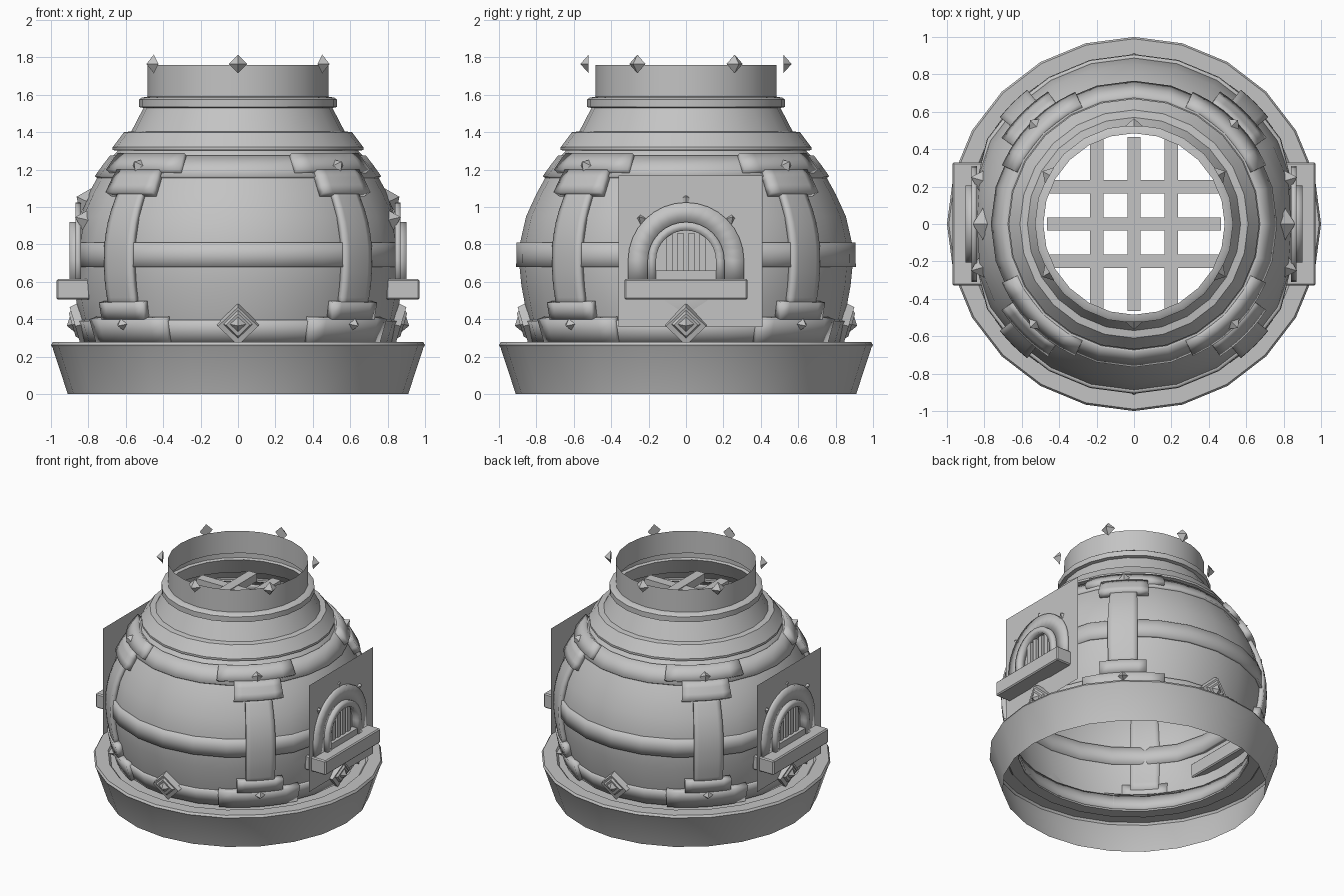
import bpy
import bmesh
from math import sin, cos, pi, radians, atan2
from mathutils import Matrix

if "Cube" in bpy.data.objects:
    bpy.data.objects.remove(bpy.data.objects["Cube"])

stone = bpy.data.materials.new("plain grey")
stone.use_nodes = True
GREY = (0.55, 0.55, 0.55, 1)
stone.diffuse_color = GREY
stone.node_tree.nodes["Principled BSDF"].inputs["Base Color"].default_value = GREY

SEGMENTS = 24
CARDINALS = [0, 90, 180, 270]
DIAGONALS = [45, 135, 225, 315]

# Bulging wall of the vessel as (radius, height)
WALL = [(.80, .26), (.845, .40), (.865, .50), (.88, .58), (.89, .68), (.887, .81),
        (.855, .95), (.80, 1.07), (.745, 1.17), (.68, 1.26), (.635, 1.31)]


def wall_radius(z):
    for (r0, z0), (r1, z1) in zip(WALL, WALL[1:]):
        if z <= z1:
            return r0 + (r1 - r0) * (z - z0) / (z1 - z0)
    return WALL[-1][0]


def wall_tilt(z):
    return atan2(wall_radius(z - .05) - wall_radius(z + .05), .1)


def finish(name, bm, thickness=0, spin=0):
    mesh = bpy.data.meshes.new(name)
    bm.to_mesh(mesh)
    bm.free()
    obj = bpy.data.objects.new(name, mesh)
    bpy.context.collection.objects.link(obj)
    mesh.materials.append(stone)
    obj.rotation_euler.z = spin
    if thickness:
        mod = obj.modifiers.new("Thickness", 'SOLIDIFY')
        mod.thickness = thickness
        mod.offset = -1
    bpy.ops.object.select_all(action='DESELECT')
    obj.select_set(True)
    bpy.context.view_layer.objects.active = obj
    bpy.ops.object.shade_smooth_by_angle(angle=radians(30))
    return obj


def add_grid(bm, rows):
    grid = [[bm.verts.new(p) for p in row] for row in rows]
    for low, high in zip(grid, grid[1:]):
        for i in range(len(low) - 1):
            bm.faces.new((low[i], low[i + 1], high[i + 1], high[i]))


def sheet(name, rows, thickness=0, spin=0):
    bm = bmesh.new()
    add_grid(bm, rows)
    bmesh.ops.remove_doubles(bm, verts=bm.verts, dist=1e-5)
    return finish(name, bm, thickness, spin)


def polar(r, a, z):
    # The wall is flattened where the windows sit
    x, y = r * cos(a), r * sin(a)
    if .52 < z < 1.0:
        x = max(-.84, min(.84, x))
    return (x, y, z)


def lathe(name, profile, thickness=0):
    angles = [2 * pi * i / SEGMENTS for i in range(SEGMENTS + 1)]
    return sheet(name, [[polar(r, a, z) for a in angles] for r, z in profile], thickness)


def add_patch(bm, angle, half, z0, z1, lift, steps):
    rows = []
    for j in range(steps + 1):
        z = z0 + (z1 - z0) * j / steps
        rows.append([polar(wall_radius(z) + lift, radians(angle + half * t / 3), z)
                     for t in range(-3, 4)])
    add_grid(bm, rows)


def patches(name, angle, parts, thickness):
    bm = bmesh.new()
    for part in parts:
        add_patch(bm, angle, *part)
    return finish(name, bm, thickness)


def stud(name, angle, r, z, size, depth, tilt=0, top=0.0):
    # Four-sided diamond, pointing outwards
    bm = bmesh.new()
    bmesh.ops.create_cone(bm, cap_ends=True, segments=4, radius1=1, radius2=top, depth=1)
    m = (Matrix.Rotation(radians(angle), 4, 'Z') @ Matrix.Translation((r, 0, z))
         @ Matrix.Rotation(pi / 2 - tilt, 4, 'Y')
         @ Matrix.Diagonal((size, size, depth, 1)) @ Matrix.Translation((0, 0, .5)))
    bm.transform(m)
    return finish(name, bm)


def box(name, x, y, z, spin=0, bevel=0):
    bm = bmesh.new()
    bmesh.ops.create_cube(bm, size=1)
    lo, hi = zip(x, y, z)
    for v in bm.verts:
        v.co = [lo[k] if v.co[k] < 0 else hi[k] for k in range(3)]
    if bevel:
        bmesh.ops.bevel(bm, geom=bm.edges[:], offset=bevel, segments=1, affect='EDGES')
    return finish(name, bm, 0, spin)


def arch_line(x, r, foot, centre=.715, steps=16):
    arc = [(x, r * cos(pi * i / steps), centre + r * sin(pi * i / steps))
           for i in range(steps + 1)]
    return [(x, r, foot)] + arc + [(x, -r, foot)]


# Base dish, wall, collar and neck
lathe("base_dish", [(.91, 0), (.992, .25), (1.0, .262), (.99, .278), (.90, .278),
                    (.885, .26), (.80, .26)])
lathe("vessel_wall", WALL)
lathe("collar_and_neck", [(.635, 1.30), (.67, 1.305), (.67, 1.32), (.61, 1.40), (.57, 1.405),
                          (.505, 1.53), (.53, 1.535), (.53, 1.575), (.515, 1.585),
                          (.485, 1.59), (.485, 1.76)])

# Raised bands around the wall
for name, z0, z1 in (("lower_band", .27, .39), ("middle_band", .68, .81),
                     ("upper_band", 1.165, 1.275)):
    lathe(name, [(wall_radius(z) + .018, z) for z in (z0, (z0 + z1) / 2, z1)], .03)

# Straps with stepped clamps at both ends
for a in DIAGONALS:
    patches("strap", a, [(6.5, .45, 1.12, .028, 10)], .04)
    patches("upper_clamp", a, [(21, 1.2, 1.29, .05, 2), (12, 1.08, 1.2, .05, 3)], .06)
    patches("lower_clamp", a, [(19, .27, .4, .04, 2), (10.5, .4, .49, .04, 2)], .05)
    for z, size, lift in ((1.22, .04, .045), (.375, .037, .035)):
        stud("clamp_stud", a, wall_radius(z) + lift, z, size, .04, wall_tilt(z))

# Diamond ornaments on the lower band
for a in CARDINALS:
    z = .375
    r, tilt = wall_radius(z), wall_tilt(z)
    stud("diamond_backing", a, r - .01, z, .115, .045, tilt, .93)
    stud("diamond_frame", a, r + .03, z, .085, .02, tilt, .75)
    stud("diamond_point", a, r + .045, z, .05, .035, tilt)

# Small points around the mouth
for k in range(6):
    stud("mouth_point", 30 + 60 * k, .52, 1.765, .05, .045)

# Grate inside the neck
for k in (-.2, 0, .2):
    w = (k - .036, k + .036)
    box("grate_bar_long", w, (-.465, .465), (1.38, 1.44))
    box("grate_bar_cross", (-.465, .465), w, (1.375, 1.435))

# Arched windows on both sides
for side in (0, 180):
    s = radians(side)
    sheet("window_panel", [[(.85, -.36, z), (.85, .41, z)] for z in (.36, 1.17)], 0, s)
    sheet("window_surround", [arch_line(.87, .2, .6), arch_line(.87, .31, .6)][::-1], .03, s)
    sheet("window_frame", [arch_line(.9, .16, .6), arch_line(.9, .205, .6)][::-1], .06, s)
    box("window_foot", (.84, .895), (-.17, .17), (.6, .66), s)
    for y in (-.09, -.03, .03, .09):
        box("window_bar", (.845, .872), (y - .018, y + .018), (.65, .86), s)
    box("window_sill", (.79, .97), (-.33, .33), (.505, .615), s, .008)
    for da, z, size in ((0, 1.03, .085), (-16, .93, .055), (16, .93, .055)):
        stud("window_point", side + da, wall_radius(z) - .01, z, size, .06, wall_tilt(z))
